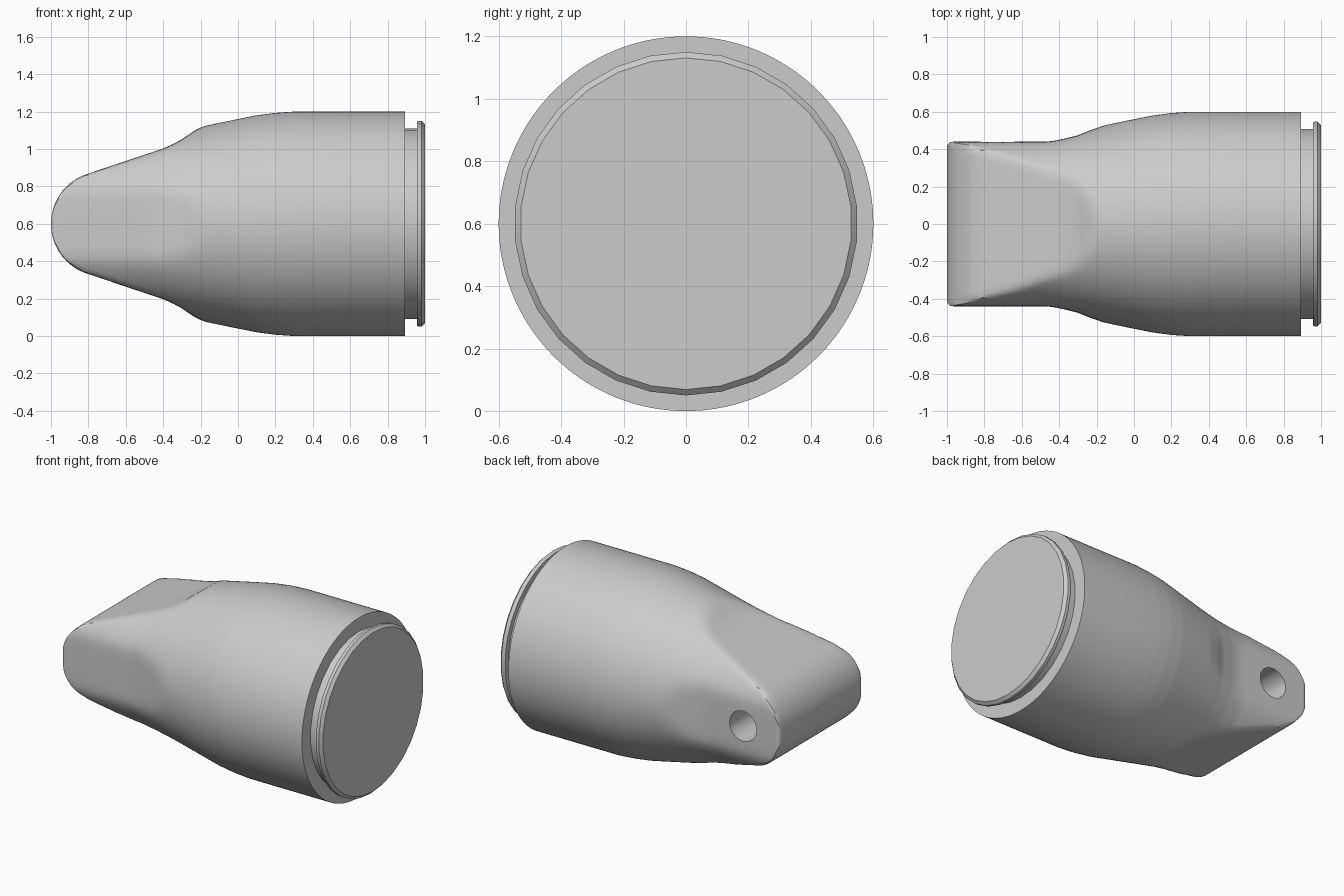
import bpy, bmesh
from math import sin, cos, pi, sqrt, radians, hypot

old = bpy.data.objects.get("Cube")
if old:
    bpy.data.objects.remove(old, do_unlink=True)

AXIS_Z = 0.6
grey = bpy.data.materials.new("plain_grey")
grey.use_nodes = True
grey.diffuse_color = (0.6, 0.6, 0.6, 1)
grey.node_tree.nodes["Principled BSDF"].inputs["Base Color"].default_value = (0.6, 0.6, 0.6, 1)


def interp(points, x):
    """Linear lookup in a short list of (x, value)."""
    if x <= points[0][0]:
        return points[0][1]
    for (x0, v0), (x1, v1) in zip(points, points[1:]):
        if x <= x1:
            return v0 + (v1 - v0) * (x - x0) / (x1 - x0)
    return points[-1][1]


def loft(name, rings):
    """Skin closed rings of points and cap both ends."""
    bm = bmesh.new()
    loops = [[bm.verts.new(p) for p in ring] for ring in rings]
    n = len(loops[0])
    for a, b in zip(loops, loops[1:]):
        for i in range(n):
            j = (i + 1) % n
            bm.faces.new((a[i], a[j], b[j], b[i]))
    bm.faces.new(loops[0])
    bm.faces.new(loops[-1])
    bmesh.ops.recalc_face_normals(bm, faces=bm.faces)
    mesh = bpy.data.meshes.new(name)
    bm.to_mesh(mesh)
    bm.free()
    mesh.materials.append(grey)
    obj = bpy.data.objects.new(name, mesh)
    bpy.context.collection.objects.link(obj)
    return obj


def circle(x, r, n):
    return [(x, r * sin(2 * pi * i / n), AXIS_Z + r * cos(2 * pi * i / n)) for i in range(n)]


def select_only(obj):
    bpy.ops.object.select_all(action="DESELECT")
    obj.select_set(True)
    bpy.context.view_layer.objects.active = obj


def smooth(obj, angle):
    select_only(obj)
    bpy.ops.object.shade_smooth_by_angle(angle=radians(angle))


# Body outlines: round barrel, side flats and top/bottom wedge
BARREL = [(-0.5, 0.475), (-0.4, 0.484), (-0.3, 0.5), (-0.2, 0.519), (0, 0.56),
          (0.1, 0.58), (0.2, 0.593), (0.3, 0.6)]
FLATS = [(-0.5, 0.44), (-0.45, 0.442), (-0.4, 0.45), (-0.3, 0.475),
         (-0.2, 0.521), (-0.1, 0.6), (0, 0.75), (0.1, 0.9)]
WEDGE = [(-0.808, 0.266), (-0.4, 0.403), (-0.35, 0.425), (-0.3, 0.452),
         (-0.2, 0.524), (-0.1, 0.63), (0, 0.77), (0.1, 0.9)]
NOSE_R, CORNER_R, SOFT, SIDES = 0.28, 0.03, 50, 144


def body_ring(x):
    r, w, h = interp(BARREL, x), interp(FLATS, x), interp(WEDGE, x)
    d = x + 1
    if x < WEDGE[0][0]:
        h = max(0.004, sqrt(max(0, NOSE_R ** 2 - (NOSE_R - d) ** 2)))
    if d < CORNER_R:
        w -= CORNER_R - sqrt(CORNER_R ** 2 - (CORNER_R - d) ** 2)
    ring = []
    for i in range(SIDES):
        t = 2 * pi * i / SIDES
        y, z = w * cos(t), h * sin(t)
        # softened limit of the three outlines gives a rounded edge
        limit = abs(cos(t)) ** SOFT + abs(sin(t)) ** SOFT + (hypot(y, z) / r) ** SOFT
        s = limit ** (-1 / SOFT)
        ring.append((x, y * s, AXIS_Z + z * s))
    return ring


nose = [-1 + 0.2 * (i / 20) ** 2 for i in range(20)]
middle = [-0.8 + 0.02 * i for i in range(56)]
body = loft("body", [body_ring(x) for x in nose + middle + [0.6, 0.893]])

# Blind round hole in the back flat
cutter = loft("hole_cutter", [[(-0.73 + 0.1 * cos(2 * pi * i / 32), y, AXIS_Z + 0.1 * sin(2 * pi * i / 32))
                               for i in range(32)] for y in (0.0, 0.6)])
cutter.hide_render = True
cut = body.modifiers.new("hole", "BOOLEAN")
cut.operation = "DIFFERENCE"
cut.solver = "EXACT"
cut.object = cutter
bpy.context.view_layer.update()
select_only(body)
bpy.ops.object.modifier_apply(modifier="hole")
bpy.data.objects.remove(cutter, do_unlink=True)
smooth(body, 35)

# Neck and chamfered rim at the open end
PLUG = [(0.85, 0.51), (0.957, 0.51), (0.957, 0.545), (0.965, 0.55), (0.982, 0.55), (1.0, 0.531)]
plug = loft("neck_and_rim", [circle(x, r, 30) for x, r in PLUG])
smooth(plug, 30)
